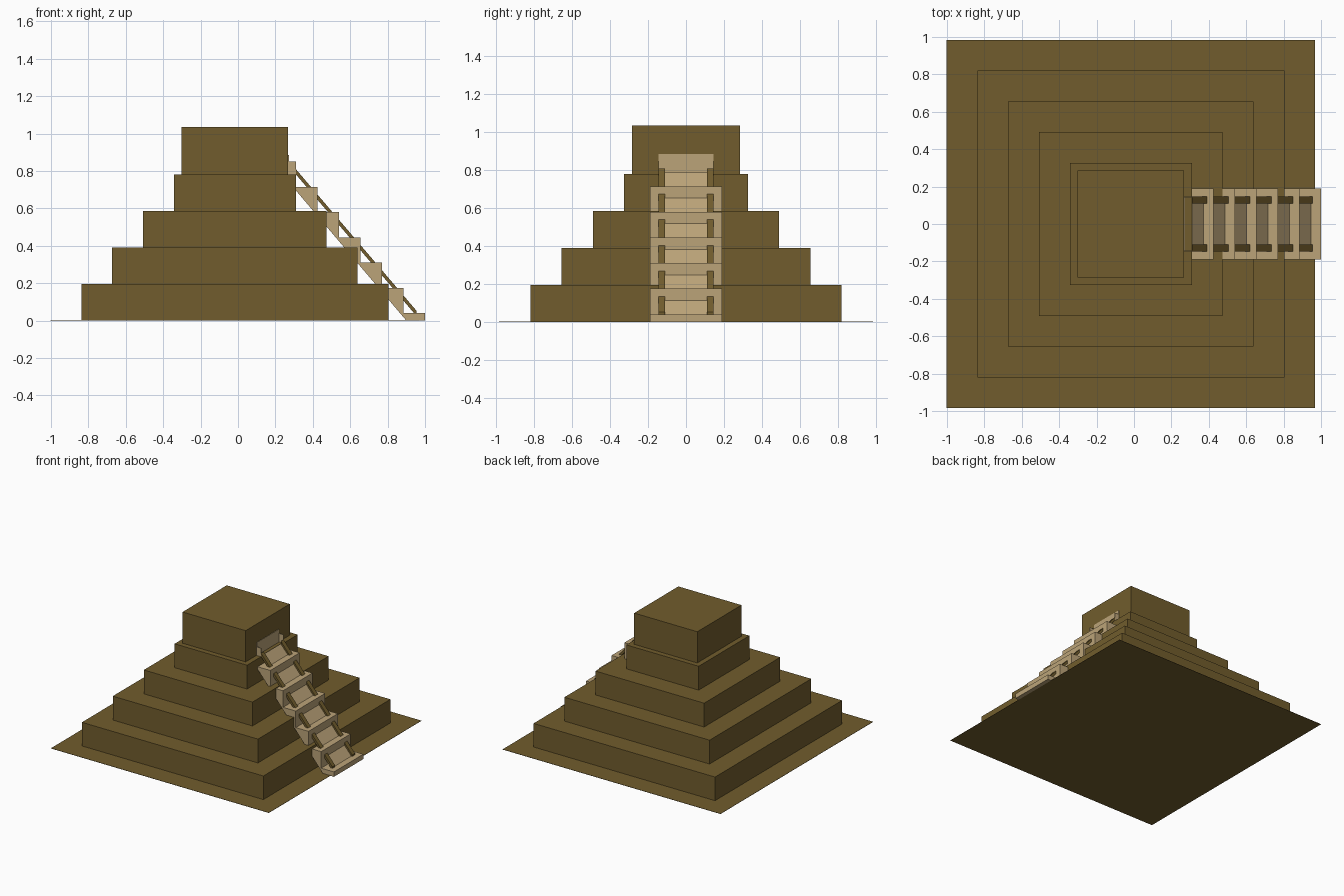
import bpy, bmesh
from mathutils import Vector

if "Cube" in bpy.data.objects:
    bpy.data.objects.remove(bpy.data.objects["Cube"])


def material(name, rgb):
    m = bpy.data.materials.new(name)
    m.diffuse_color = (*rgb, 1)
    m.use_nodes = True
    m.node_tree.nodes["Principled BSDF"].inputs["Base Color"].default_value = m.diffuse_color
    return m


BROWN = material("dark_stone", (0.165, 0.108, 0.026))
TAN = material("pale_stone", (0.50, 0.37, 0.19))


def prism(name, profile, y0, y1, mat):
    """Extrude an (x, z) outline from y0 to y1."""
    bm = bmesh.new()
    face = bm.faces.new([bm.verts.new((x, y0, z)) for x, z in profile])
    ext = bmesh.ops.extrude_face_region(bm, geom=[face])
    bmesh.ops.translate(bm, vec=Vector((0, y1 - y0, 0)),
                        verts=[v for v in ext["geom"] if isinstance(v, bmesh.types.BMVert)])
    bmesh.ops.recalc_face_normals(bm, faces=bm.faces)
    me = bpy.data.meshes.new(name)
    bm.to_mesh(me)
    bm.free()
    me.materials.append(mat)
    ob = bpy.data.objects.new(name, me)
    bpy.context.collection.objects.link(ob)
    return ob


def box(name, x0, x1, y0, y1, z0, z1, mat):
    return prism(name, [(x0, z0), (x1, z0), (x1, z1), (x0, z1)], y0, y1, mat)


# Ground slab and stepped tiers, all centred slightly left of the origin
CX = -0.0165
tiers = [("base_slab", 0.985, 0, 0.002), ("tier_1", 0.82, 0.002, 0.195),
         ("tier_2", 0.656, 0.195, 0.39), ("tier_3", 0.491, 0.39, 0.585),
         ("tier_4", 0.327, 0.585, 0.78), ("temple_block", 0.285, 0.78, 1.035)]
for name, h, z0, z1 in tiers:
    box(name, CX - h, CX + h, -h, h, z0, z1, BROWN)

# Staircase: zigzag top over a straight sloped underside
RUN, RISE, N = 0.115, 0.135, 6
outline = [(0.90, 0.0), (1.0, 0.0)]
for i in range(N):
    z = 0.04 + i * RISE
    outline += [(1.0 - i * RUN, z), (1.0 - (i + 1) * RUN, z)]
outline.append((0.31, 0.695))
prism("staircase", outline, -0.19, 0.19, TAN)


def slope_z(x, z_at):
    return z_at + (0.885 - x) * RISE / RUN


def sloped_bar(name, low, high, y0, y1, mat):
    """Bar parallel to the stairs; low and high are its heights at x = 0.885."""
    xa, xb = 0.31, 0.955
    prism(name, [(xa, slope_z(xa, low)), (xb, slope_z(xb, low)),
                 (xb, slope_z(xb, high)), (xa, slope_z(xa, high))], y0, y1, mat)


# Thin ramp sheet and the two rails that cut through the steps
sloped_bar("ramp_sheet", 0.107, 0.113, -0.11, 0.11, TAN)
for side, s in (("left", -1), ("right", 1)):
    y0, y1 = sorted((s * 0.11, s * 0.146))
    sloped_bar(side + "_rail", 0.106, 0.134, y0, y1, BROWN)
    # Low cheek wall beside the doorway
    y0, y1 = sorted((s * 0.142, s * 0.146))
    box(side + "_door_cheek", 0.268, 0.31, y0, y1, 0.78, 0.85, TAN)

# Doorway panel on the temple wall
box("door_panel", 0.265, 0.272, -0.144, 0.144, 0.78, 0.885, TAN)
